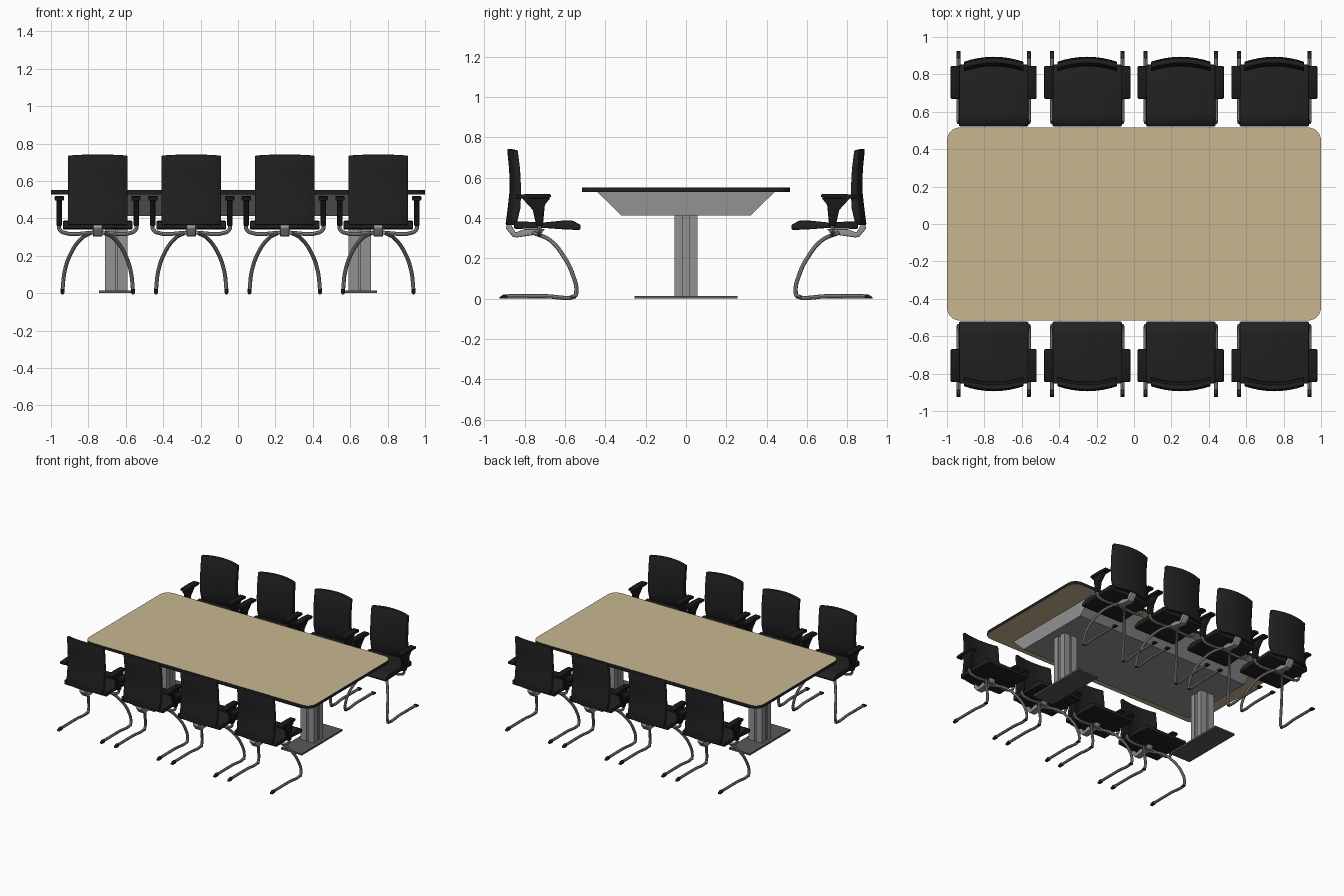
import bpy, bmesh, math
from mathutils import Vector, Matrix

if "Cube" in bpy.data.objects:
    bpy.data.objects.remove(bpy.data.objects["Cube"])


def material(name, r, g, b):
    m = bpy.data.materials.new(name)
    m.diffuse_color = (r, g, b, 1)
    m.use_nodes = True
    m.node_tree.nodes["Principled BSDF"].inputs["Base Color"].default_value = m.diffuse_color
    return m


TAN = material("tan_wood", 0.58, 0.47, 0.285)
EDGE = material("black_edge", 0.014, 0.014, 0.014)
FABRIC = material("black_fabric", 0.015, 0.015, 0.015)
PLASTIC = material("black_plastic", 0.01, 0.01, 0.01)
METAL = material("grey_metal", 0.29, 0.29, 0.29)
PLATE = material("dark_grey_plate", 0.10, 0.10, 0.10)


def finish(name, bm, mats, bevel=0.0, smooth=True):
    bmesh.ops.recalc_face_normals(bm, faces=bm.faces)
    if bevel:
        sharp = [e for e in bm.edges if e.calc_face_angle(0) > math.radians(40)]
        bmesh.ops.bevel(bm, geom=sharp, offset=bevel, segments=2, profile=0.5,
                        affect='EDGES', clamp_overlap=True)
    me = bpy.data.meshes.new(name)
    bm.to_mesh(me)
    bm.free()
    for m in mats:
        me.materials.append(m)
    ob = bpy.data.objects.new(name, me)
    bpy.context.collection.objects.link(ob)
    if smooth:
        select(ob)
        bpy.ops.object.shade_smooth_by_angle(angle=math.radians(35))
    return ob


def select(ob):
    bpy.ops.object.select_all(action='DESELECT')
    ob.select_set(True)
    bpy.context.view_layer.objects.active = ob


def prism(bm, pts, x0, x1):
    """Extrude a (y, z) profile along x."""
    a = [bm.verts.new((x0, y, z)) for y, z in pts]
    b = [bm.verts.new((x1, y, z)) for y, z in pts]
    n = len(pts)
    bm.faces.new(a)
    bm.faces.new(b[::-1])
    for i in range(n):
        bm.faces.new((a[i], b[i], b[(i + 1) % n], a[(i + 1) % n]))


def box(bm, x0, x1, y0, y1, z0, z1):
    prism(bm, [(y0, z0), (y1, z0), (y1, z1), (y0, z1)], x0, x1)


def tubes(name, paths, radius, mat):
    cu = bpy.data.curves.new(name, 'CURVE')
    cu.dimensions = '3D'
    cu.bevel_depth = radius
    cu.bevel_resolution = 2
    cu.resolution_u = 5
    cu.use_fill_caps = True
    for path in paths:
        sp = cu.splines.new('BEZIER')
        sp.bezier_points.add(len(path) - 1)
        for p, co in zip(sp.bezier_points, path):
            p.co = co
            p.handle_left_type = p.handle_right_type = 'AUTO'
    cu.materials.append(mat)
    ob = bpy.data.objects.new(name, cu)
    bpy.context.collection.objects.link(ob)
    select(ob)
    bpy.ops.object.convert(target='MESH')
    ob = bpy.context.view_layer.objects.active
    bpy.ops.object.shade_smooth_by_angle(angle=math.radians(40))
    return ob


# Table top: rounded rectangle, tan faces with black rim
HX, HY, R = 1.0, 0.516, 0.07
outline = []
for k, (sx, sy) in enumerate([(1, 1), (-1, 1), (-1, -1), (1, -1)]):
    for i in range(9):
        t = math.radians(90 * k + 90 * i / 8)
        outline.append((sx * (HX - R) + R * math.cos(t), sy * (HY - R) + R * math.sin(t)))
bm = bmesh.new()
base = bm.faces.new([bm.verts.new((x, y, 0.529)) for x, y in outline])
top = bmesh.ops.extrude_face_region(bm, geom=[base], use_keep_orig=True)
bmesh.ops.translate(bm, vec=(0, 0, 0.023),
                    verts=[g for g in top["geom"] if isinstance(g, bmesh.types.BMVert)])
for f in bm.faces:
    f.normal_update()
    f.material_index = 0 if abs(f.normal.z) > 0.5 else 1
finish("table_top", bm, [TAN, EDGE])

# Tapered trough under the top
bm = bmesh.new()
prism(bm, [(-0.44, 0.529), (-0.32, 0.412), (0.32, 0.412), (0.44, 0.529)], -0.78, 0.78)
finish("table_underframe", bm, [METAL], smooth=False)

# Grooved columns and floor plates
for side, cx in (("left", -0.65), ("right", 0.65)):
    bm = bmesh.new()
    box(bm, cx - 0.05, cx + 0.05, -0.048, 0.048, 0.012, 0.412)
    for sx in (-1, 1):
        for sy in (-1, 1):
            xs = sorted((cx + sx * 0.006, cx + sx * 0.06))
            ys = sorted((sy * 0.015, sy * 0.058))
            box(bm, *xs, *ys, 0.012, 0.412)
    finish(side + "_table_column", bm, [METAL], smooth=False)
    bm = bmesh.new()
    box(bm, cx - 0.092, cx + 0.092, -0.256, 0.256, 0, 0.014)
    finish(side + "_floor_plate", bm, [PLATE], smooth=False)

# ---- One chair of the front row, centred on x = 0 and facing +y ----
parts = []

# Seat cushion
bm = bmesh.new()
prism(bm, [(-0.852, 0.345), (-0.70, 0.35), (-0.60, 0.343), (-0.525, 0.34), (-0.521, 0.365),
           (-0.56, 0.386), (-0.60, 0.388), (-0.70, 0.378), (-0.852, 0.384)], -0.186, 0.186)
parts.append(finish("chair_seat", bm, [FABRIC], 0.007))

# Curved backrest: side profile lofted across the width, bowed to the rear
rear = [(-0.895, 0.365), (-0.884, 0.45), (-0.874, 0.54), (-0.877, 0.64), (-0.887, 0.742)]
front = [(-0.860, 0.742), (-0.848, 0.64), (-0.843, 0.54), (-0.846, 0.45), (-0.866, 0.365)]
ring = rear + front
bm = bmesh.new()
cols = []
for i in range(9):
    u = -1 + i / 4
    bow = 0.027 * u * u
    cols.append([bm.verts.new((u * 0.16, y + bow, z - (0.006 * u * u if z > 0.7 else 0)))
                 for y, z in ring])
n = len(ring)
for a, b in zip(cols, cols[1:]):
    for i in range(n):
        bm.faces.new((a[i], b[i], b[(i + 1) % n], a[(i + 1) % n]))
for c in (cols[0], cols[-1]):
    for i in range(len(rear) - 1):
        bm.faces.new((c[i], c[i + 1], c[n - 2 - i], c[n - 1 - i]))
parts.append(finish("chair_back", bm, [FABRIC], 0.006))

# Armrests: pad with a tapering post
bm = bmesh.new()
for s in (-1, 1):
    prism(bm, [(-0.845, 0.495), (-0.70, 0.497), (-0.668, 0.502), (-0.67, 0.518),
               (-0.76, 0.520), (-0.845, 0.515)], *sorted((s * 0.18, s * 0.23)))
    prism(bm, [(-0.815, 0.50), (-0.76, 0.44), (-0.742, 0.36), (-0.71, 0.36),
               (-0.70, 0.465), (-0.672, 0.50)], *sorted((s * 0.191, s * 0.221)))
parts.append(finish("chair_armrests", bm, [PLASTIC], 0.006))

# Cantilever legs: floor runner, then an arch up to the seat centre
legs = []
for s in (-1, 1):
    legs.append([(s * 0.188, -0.905, 0.011), (s * 0.188, -0.70, 0.012),
                 (s * 0.188, -0.552, 0.012), (s * 0.187, -0.544, 0.03),
                 (s * 0.176, -0.562, 0.12), (s * 0.145, -0.607, 0.21),
                 (s * 0.09, -0.675, 0.29), (s * 0.03, -0.755, 0.325)])
parts.append(tubes("chair_legs", legs, 0.0105, METAL))

# Cross tube carrying the arms, and the spine bracket to the backrest
cross = [(-0.206, -0.726, 0.375), (-0.206, -0.726, 0.345), (-0.185, -0.726, 0.325),
         (0, -0.726, 0.325), (0.185, -0.726, 0.325), (0.206, -0.726, 0.345),
         (0.206, -0.726, 0.375)]
parts.append(tubes("chair_arm_tube", [cross], 0.0105, METAL))
bm = bmesh.new()
prism(bm, [(-0.895, 0.35), (-0.86, 0.307), (-0.84, 0.303), (-0.72, 0.32), (-0.70, 0.345),
           (-0.80, 0.345), (-0.845, 0.328), (-0.87, 0.37), (-0.885, 0.37)], -0.025, 0.025)
parts.append(finish("chair_back_bracket", bm, [METAL], 0.004))

# Black foot tips
bm = bmesh.new()
for s in (-1, 1):
    prism(bm, [(-0.924, 0.0), (-0.885, 0.0), (-0.885, 0.022), (-0.905, 0.02), (-0.924, 0.008)],
          s * 0.188 - 0.011, s * 0.188 + 0.011)
    box(bm, s * 0.188 - 0.01, s * 0.188 + 0.01, -0.575, -0.545, 0.0, 0.012)
parts.append(finish("chair_foot_tips", bm, [PLASTIC], 0.002))

# Repeat the chair: four along each long side, sharing the same meshes
places = [(x, a) for a in (0, math.pi) for x in (-0.75, -0.25, 0.25, 0.75)]
for k, (x, a) in enumerate(places):
    for p in parts:
        ob = p if k == len(places) - 1 else p.copy()
        if ob is not p:
            bpy.context.collection.objects.link(ob)
        ob.matrix_world = Matrix.Translation(Vector((x, 0, 0))) @ Matrix.Rotation(a, 4, 'Z')
